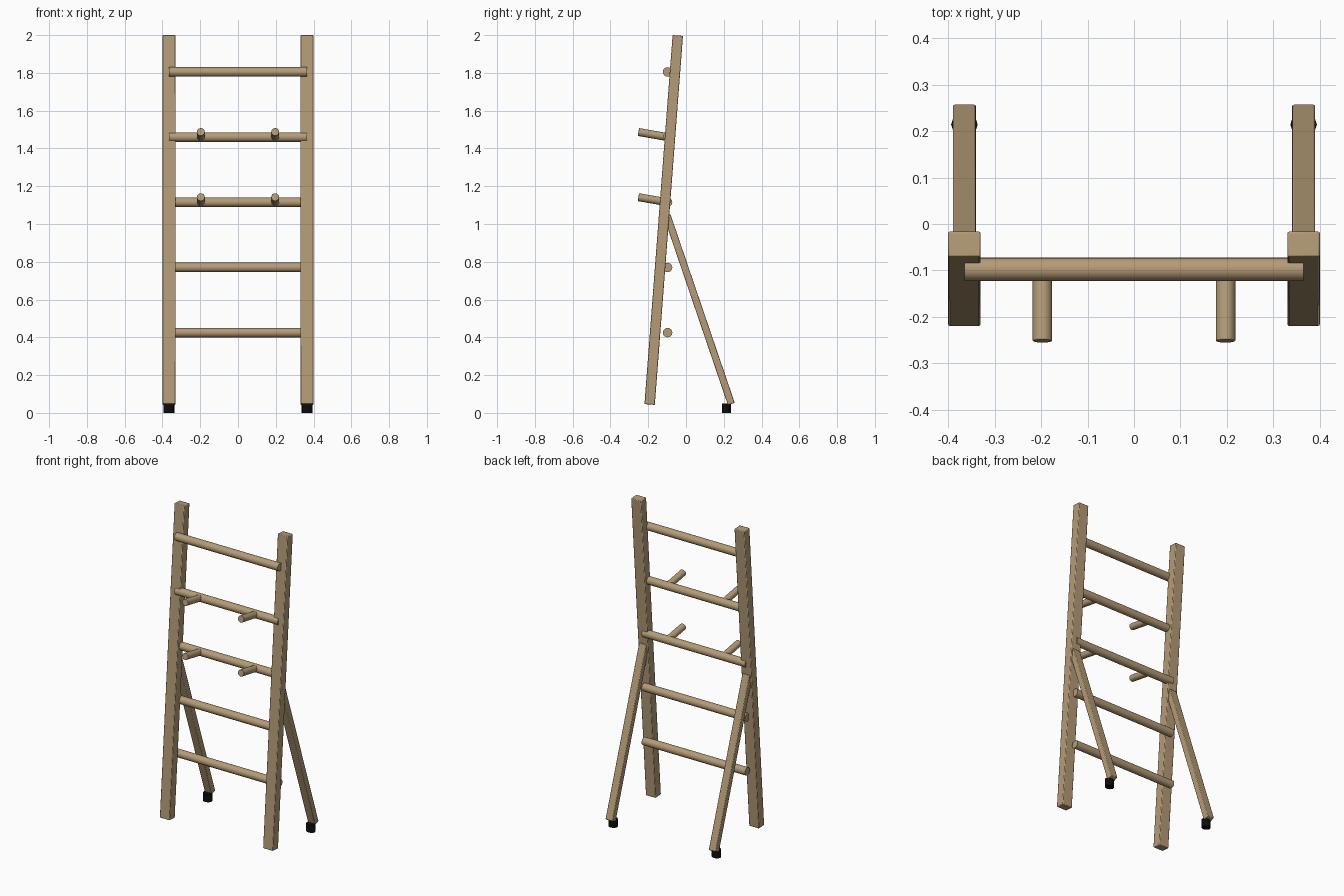
import bpy
from mathutils import Vector

cube = bpy.data.objects.get("Cube")
if cube:
    bpy.data.objects.remove(cube, do_unlink=True)


def make_material(name, rgb, roughness):
    m = bpy.data.materials.new(name)
    m.use_nodes = True
    m.diffuse_color = (*rgb, 1)
    bsdf = m.node_tree.nodes["Principled BSDF"]
    bsdf.inputs["Base Color"].default_value = (*rgb, 1)
    bsdf.inputs["Roughness"].default_value = roughness
    return m


wood = make_material("tan wood", (0.46, 0.33, 0.185), 0.6)
rubber = make_material("black rubber", (0.004, 0.004, 0.004), 0.8)


def finish(obj, name, material, bevel):
    obj.name = name
    obj.data.materials.append(material)
    bpy.ops.object.transform_apply(location=False, rotation=False, scale=True)
    if bevel:
        mod = obj.modifiers.new("soft edges", "BEVEL")
        mod.width = bevel
        mod.segments = 2
        mod.limit_method = "ANGLE"
    bpy.ops.object.shade_smooth_by_angle()
    return obj


def beam(name, start, end, width, depth):
    """Square timber between two points sharing the same x."""
    a, b = Vector(start), Vector(end)
    bpy.ops.mesh.primitive_cube_add(size=1, location=(a + b) / 2)
    obj = bpy.context.object
    d = b - a
    obj.rotation_euler.x = -Vector((d.z, d.y)).angle_signed(Vector((1, 0)))
    obj.scale = (width, depth, d.length)
    return finish(obj, name, wood, 0.004)


def rod(name, start, end, radius, material=wood, sides=24, flatten=1.0, bevel=0.0):
    """Round bar between two points."""
    a, b = Vector(start), Vector(end)
    bpy.ops.mesh.primitive_cylinder_add(vertices=sides, radius=radius,
                                        depth=(b - a).length, location=(a + b) / 2)
    obj = bpy.context.object
    obj.rotation_euler = Vector((0, 0, 1)).rotation_difference(b - a).to_euler()
    obj.scale.y = flatten
    return finish(obj, name, material, bevel)


# Leaning posts, rear prop legs, feet
for side, s in (("left", 1), ("right", -1)):
    x = 0.365 * s
    beam(f"{side}_post", (x, -0.1925, 0.0445), (x, -0.0435, 1.998), 0.07, 0.055)
    beam(f"{side}_rear_leg", (x, 0.24, 0.047), (x, -0.1, 1.045), 0.05, 0.038)
    rod(f"{side}_foot", (x, 0.214, 0), (x, 0.214, 0.05), 0.0285, rubber, 12, 0.86)

# Rungs, with a pair of upturned pegs on the two upper middle ones
rung_y = -0.0975
for i in range(5):
    z = 0.425 + 0.345 * i
    rod(f"rung_{i + 1}", (-0.365, rung_y, z), (0.365, rung_y, z), 0.025)
    if i in (2, 3):
        for side, s in (("left", 1), ("right", -1)):
            rod(f"{side}_peg_{i + 1}", (0.197 * s, rung_y, z),
                (0.197 * s, -0.252, z + 0.027), 0.021, bevel=0.002)
